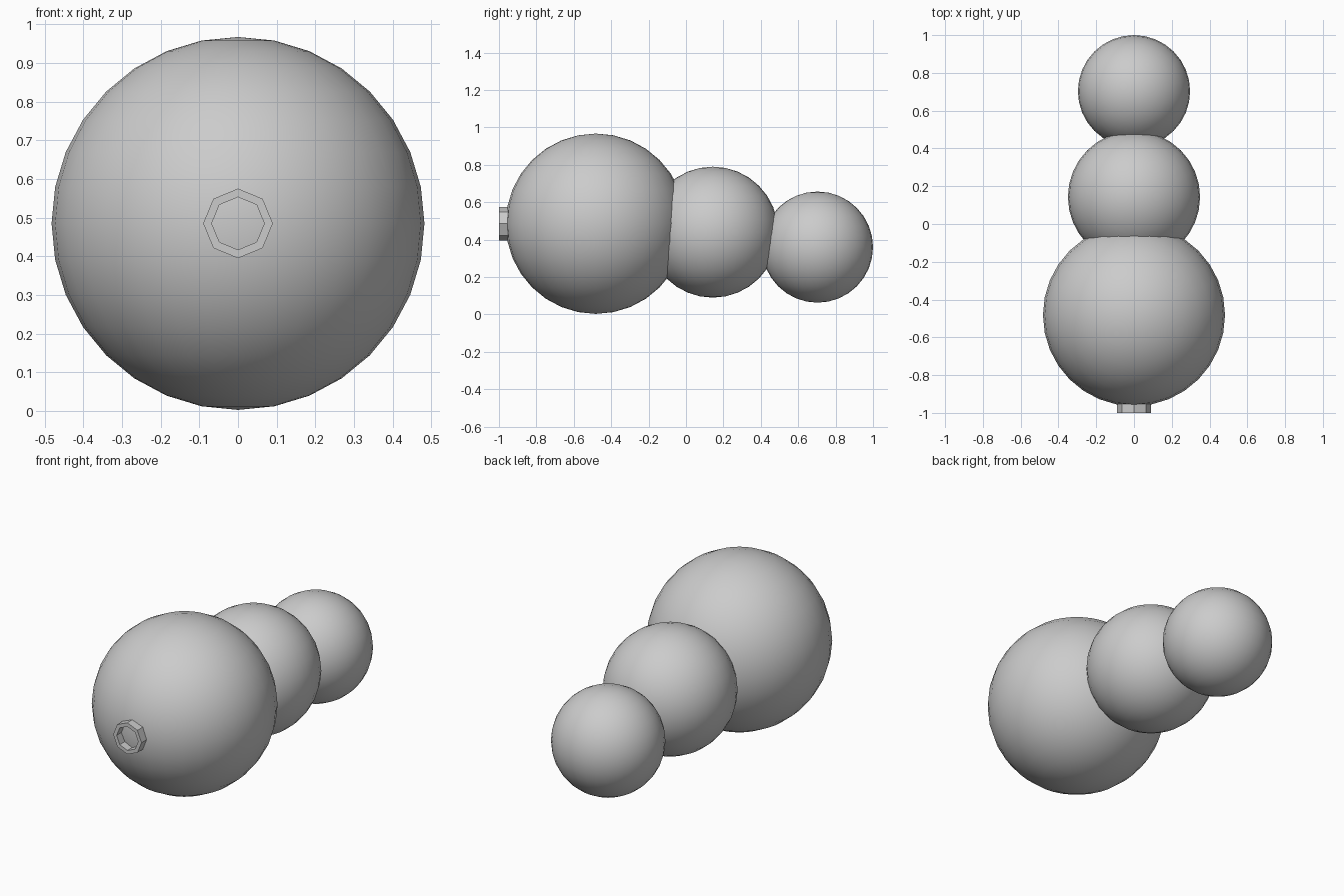
import bpy, bmesh, math

if "Cube" in bpy.data.objects:
    bpy.data.objects.remove(bpy.data.objects["Cube"])

mat = bpy.data.materials.new("light grey")
mat.diffuse_color = (0.6, 0.6, 0.6, 1)
mat.use_nodes = True
mat.node_tree.nodes["Principled BSDF"].inputs["Base Color"].default_value = mat.diffuse_color


# Smooth ball segment of the body
def ball(name, y, z, r):
    bpy.ops.mesh.primitive_uv_sphere_add(segments=32, ring_count=16, radius=r,
                                         location=(0, y, z))
    ob = bpy.context.object
    ob.name = name
    ob.data.materials.append(mat)
    bpy.ops.object.shade_smooth()
    return ob


ball("large_ball", -0.482, 0.485, 0.482)
ball("middle_ball", 0.143, 0.44, 0.35)
ball("small_ball", 0.703, 0.36, 0.297)


# Eight-sided open collar on the front of the large ball
def collar(name, z, r_out, r_in, y0, y1, n=8):
    bm = bmesh.new()
    rows = []
    for i in range(n):
        a = 2 * math.pi * i / n
        rows.append([bm.verts.new((r * math.sin(a), y, z + r * math.cos(a)))
                     for r, y in ((r_out, y0), (r_out, y1), (r_in, y1), (r_in, y0))])
    for i in range(n):
        a, b = rows[i], rows[(i + 1) % n]
        for k in range(4):
            m = (k + 1) % 4
            bm.faces.new((a[k], a[m], b[m], b[k]))
    bmesh.ops.recalc_face_normals(bm, faces=bm.faces)
    me = bpy.data.meshes.new(name)
    bm.to_mesh(me)
    bm.free()
    me.materials.append(mat)
    ob = bpy.data.objects.new(name, me)
    bpy.context.collection.objects.link(ob)


collar("front_collar", 0.485, 0.09, 0.068, -1.0, -0.94)
